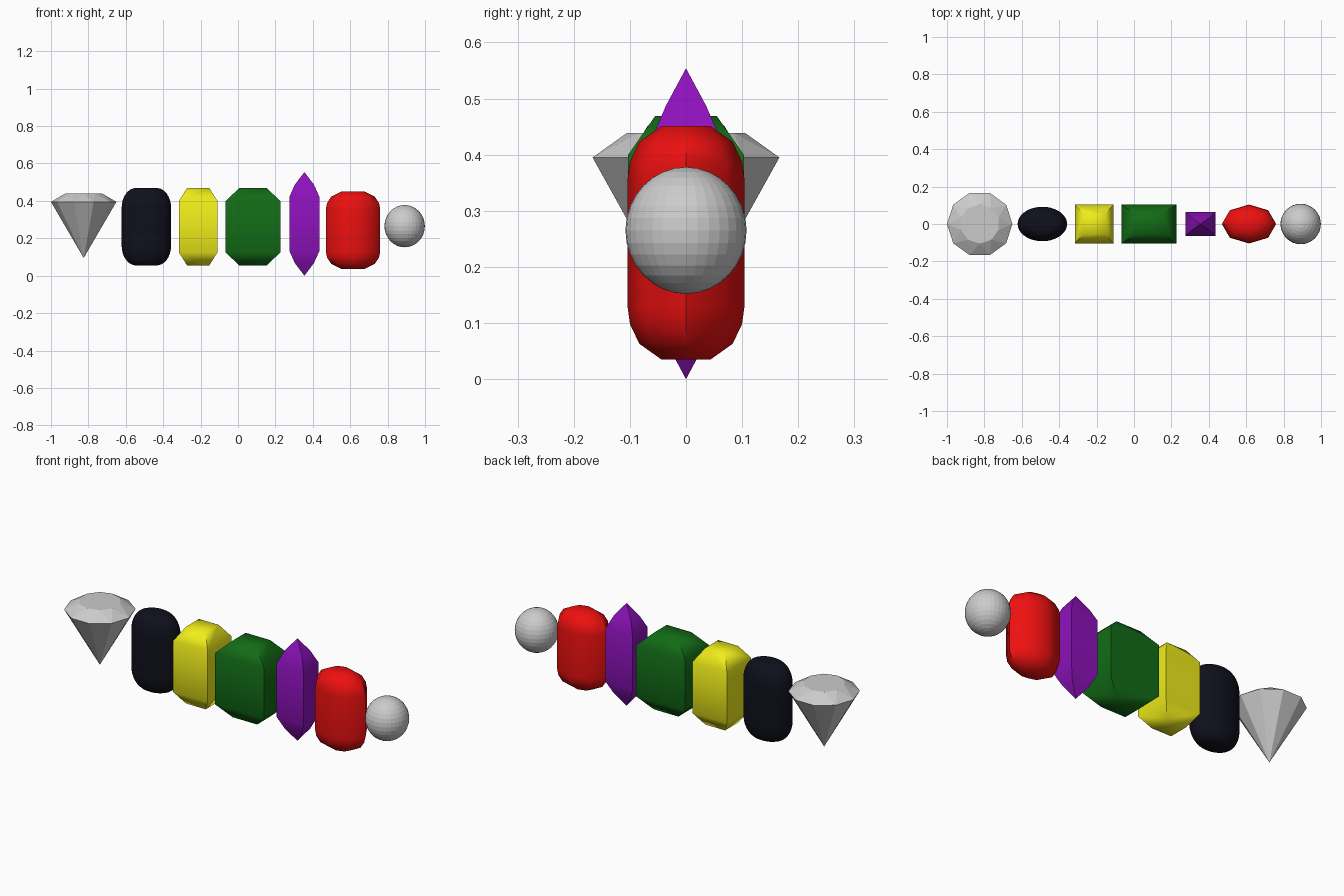
import bpy, bmesh
from math import sin, cos, pi, sqrt, radians

if "Cube" in bpy.data.objects:
    bpy.data.objects.remove(bpy.data.objects["Cube"])


def gem(name, x, rings, n, colour=None, smooth=None, turn=0.0):
    """Convex stone from stacked rings (z, half width x, half width y, extra turn)."""
    bm = bmesh.new()
    for z, rx, ry, *extra in rings:
        if rx == 0:
            bm.verts.new((0, 0, z))
            continue
        a0 = turn + (extra[0] if extra else 0)
        for i in range(n):
            a = a0 + 2 * pi * i / n
            bm.verts.new((rx * cos(a), ry * sin(a), z))
    bmesh.ops.convex_hull(bm, input=bm.verts[:])
    bmesh.ops.dissolve_limit(bm, angle_limit=radians(0.5), verts=bm.verts[:], edges=bm.edges[:])
    bmesh.ops.recalc_face_normals(bm, faces=bm.faces[:])
    me = bpy.data.meshes.new(name)
    bm.to_mesh(me)
    bm.free()
    ob = bpy.data.objects.new(name, me)
    ob.location.x = x
    bpy.context.collection.objects.link(ob)
    if colour:
        mat = bpy.data.materials.new(name + "_colour")
        mat.diffuse_color = (*colour, 1)
        mat.use_nodes = True
        mat.node_tree.nodes["Principled BSDF"].inputs["Base Color"].default_value = mat.diffuse_color
        me.materials.append(mat)
    if smooth:
        bpy.ops.object.select_all(action='DESELECT')
        ob.select_set(True)
        bpy.context.view_layer.objects.active = ob
        bpy.ops.object.shade_smooth_by_angle(angle=radians(smooth))
    return ob


def box_gem(name, x, upper, mid, colour):
    """Four-sided stone, mirrored about height mid; upper = (dz, half x, half y)."""
    k = sqrt(2)
    rings = [(mid + s * dz, rx * k, ry * k) for dz, rx, ry in upper for s in (1, -1)]
    return gem(name, x, rings, 4, colour, 60, pi / 4)


# ten-sided cut diamond
gem("diamond", -0.825,
    [(0.095, 0, 0), (0.395, 0.175, 0.175), (0.439, 0.105, 0.105, pi / 10)], 10)

# smooth oval black stone with rounded ends
H, C = 0.207, 0.262
oval = []
for i in range(9):
    a = pi / 2 * i / 8
    f = 0.42 + 0.58 * cos(a)
    dz = H - 0.105 + 0.105 * sin(a)
    oval += [(C + s * dz, 0.132 * f, 0.092 * f) for s in (1, -1)]
gem("black_stone", -0.49, oval, 48, (0.005, 0.005, 0.012), 40)

# chamfered square and rectangular stones
box_gem("yellow_stone", -0.213, [(0.138, 0.103, 0.103), (0.207, 0.059, 0.055)],
        0.262, (0.87, 0.85, 0.01))
box_gem("green_stone", 0.08, [(0.138, 0.146, 0.103), (0.207, 0.073, 0.055)],
        0.262, (0.006, 0.15, 0.008))

# pointed purple crystal
box_gem("purple_crystal", 0.355,
        [(0.145, 0.08, 0.064), (0.21, 0.051, 0.036), (0.277, 0.0, 0.0)],
        0.277, (0.27, 0.006, 0.5))

# eight-sided red stone
red = [(0.243 + s * dz, 0.145 * f, 0.104 * f)
       for dz, f in ((0.115, 1), (0.145, 0.96), (0.18, 0.8), (0.208, 0.42)) for s in (1, -1)]
gem("red_stone", 0.615, red, 8, (0.85, 0.005, 0.005), 50)

# pearl
bpy.ops.mesh.primitive_uv_sphere_add(segments=32, ring_count=16, radius=1,
                                     location=(0.891, 0, 0.265))
pearl = bpy.context.object
pearl.name = "pearl"
pearl.scale = (0.108, 0.108, 0.113)
